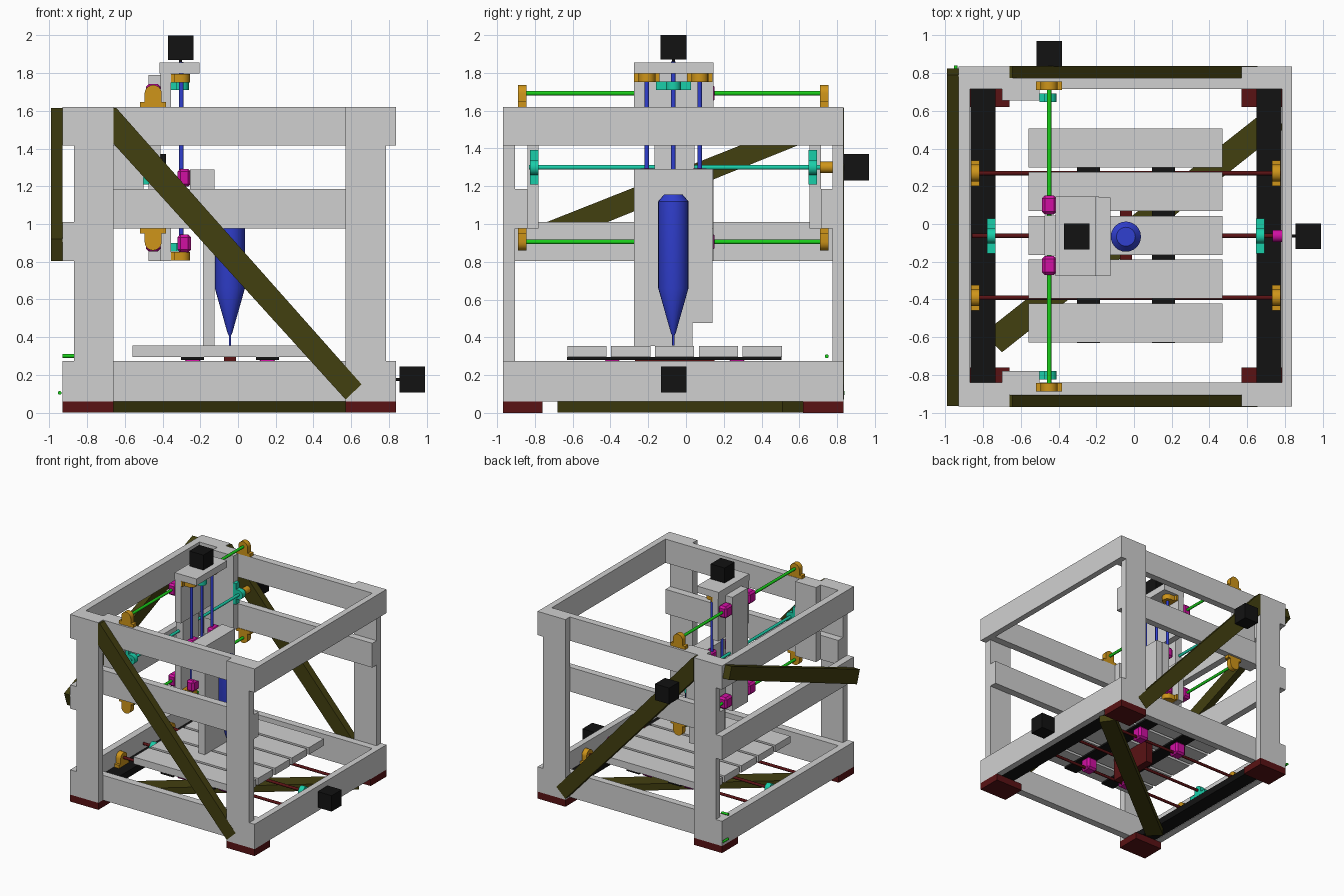
import bpy, bmesh, math
from mathutils import Vector

if "Cube" in bpy.data.objects:
    bpy.data.objects.remove(bpy.data.objects["Cube"])


def material(name, r, g, b):
    m = bpy.data.materials.new(name)
    m.diffuse_color = (r, g, b, 1)
    m.use_nodes = True
    m.node_tree.nodes["Principled BSDF"].inputs["Base Color"].default_value = m.diffuse_color
    return m


GREY = material("light_grey", 0.63, 0.63, 0.63)
OLIVE = material("olive_brown", 0.055, 0.05, 0.005)
RED = material("dark_red", 0.1, 0.006, 0.007)
BLACK = material("black", 0.006, 0.006, 0.006)
GREEN = material("green", 0.01, 0.62, 0.01)
TEAL = material("teal", 0.01, 0.62, 0.4)
ORANGE = material("orange", 0.62, 0.3, 0.01)
PINK = material("magenta", 0.63, 0.005, 0.36)
BLUE = material("blue", 0.03, 0.05, 0.63)


def finish(name, mat, bm, smooth=False):
    bmesh.ops.recalc_face_normals(bm, faces=bm.faces[:])
    me = bpy.data.meshes.new(name)
    bm.to_mesh(me)
    bm.free()
    me.materials.append(mat)
    ob = bpy.data.objects.new(name, me)
    bpy.context.collection.objects.link(ob)
    if smooth:
        me.shade_smooth()
        me.set_sharp_from_angle(angle=math.radians(30))
    return ob


def prism(name, mat, pts, extrude, smooth=False):
    bm = bmesh.new()
    f = bm.faces.new([bm.verts.new(p) for p in pts])
    res = bmesh.ops.extrude_face_region(bm, geom=[f], use_keep_orig=True)
    for v in res["geom"]:
        if isinstance(v, bmesh.types.BMVert):
            v.co += Vector(extrude)
    return finish(name, mat, bm, smooth)


def box(name, mat, x, y, z):
    return prism(name, mat, [(x[0], y[0], z[0]), (x[1], y[0], z[0]),
                             (x[1], y[1], z[0]), (x[0], y[1], z[0])], (0, 0, z[1] - z[0]))


def rod(name, mat, p0, p1, r=0.012, n=16):
    p0, p1 = Vector(p0), Vector(p1)
    q = (p1 - p0).to_track_quat('Z', 'Y')
    ring = [p0 + q @ Vector((r * math.cos(2 * math.pi * i / n),
                             r * math.sin(2 * math.pi * i / n), 0)) for i in range(n)]
    return prism(name, mat, ring, p1 - p0, True)


def pillow(name, mat, centre, axis, up, length, height, depth=0.045, hub=0.045):
    """Shaft support: long foot with a round hub, 'height' is foot to shaft centre."""
    c, a, u = Vector(centre), Vector(axis), Vector(up)
    s = a.cross(u)
    h, t = length / 2, 0.028
    prof = [(-hub, t - height), (-h, t - height), (-h, -height),
            (h, -height), (h, t - height), (hub, t - height)]
    prof += [(hub * math.cos(k * math.pi / 10), hub * math.sin(k * math.pi / 10)) for k in range(11)]
    prism(name, mat, [c - a * depth / 2 + s * p + u * q for p, q in prof], a * depth, True)


def bearing(name, centre, size):
    """Linear bearing block with chamfered edges."""
    rng = [(c - s / 2, c + s / 2) for c, s in zip(centre, size)]
    ob = box(name, PINK, *rng)
    b = ob.modifiers.new("chamfer", 'BEVEL')
    b.width, b.segments = 0.015, 1


X, Y, Z = Vector((1, 0, 0)), Vector((0, 1, 0)), Vector((0, 0, 1))
LOW, TOP = (0.06, 0.275), (1.415, 1.62)

# Feet and legs
for sx, lx, fx in (("left", (-0.87, -0.66), (-0.93, -0.66)), ("right", (0.57, 0.785), (0.57, 0.837))):
    for sy, ly, fy in (("front", (-0.968, -0.905), (-0.968, -0.76)), ("back", (0.775, 0.835), (0.62, 0.835))):
        box(f"foot_{sy}_{sx}", RED, fx, fy, (0, 0.06))
        box(f"leg_{sy}_{sx}", GREY, lx, ly, (0.06, 1.62))

# Cross rails: front and back sit inside the legs, side rails outside
for side, y in (("front", (-0.905, -0.84)), ("back", (0.715, 0.775))):
    for lvl, z in (("base", LOW), ("middle", (0.975, 1.185)), ("top", TOP)):
        box(f"{side}_{lvl}_rail", GREY, (-0.87, 0.785), y, z)
for side, x in (("left", (-0.93, -0.87)), ("right", (0.785, 0.837))):
    for lvl, z in (("base", LOW), ("top", TOP)):
        box(f"{side}_{lvl}_rail", GREY, x, (-0.968, 0.835), z)
box("left_middle_rail", GREY, (-0.93, -0.87), (-0.968, 0.835), (0.805, 1.01))

# Diagonal braces
diag = [(-0.66, 1.615), (-0.645, 1.615), (0.655, 0.15), (0.57, 0.07), (-0.66, 1.425)]
for side, y in (("front", -0.969), ("back", 0.775)):
    prism(f"{side}_brace", OLIVE, [(x, y, z) for x, z in diag], (0, 0.062, 0))
prism("left_brace", OLIVE, [(-0.99, y, z) for y, z in
      ((-0.965, 0.92), (0.79, 1.615), (0.825, 1.51), (-0.925, 0.805))], (0.06, 0, 0))
prism("bottom_brace", OLIVE, [(-0.80, -0.58, 0.001), (0.72, 0.62, 0.001),
      (0.80, 0.51, 0.001), (-0.70, -0.68, 0.001)], (0, 0, 0.058))

# Base strips and bed drive
for side, x in (("left", (-0.868, -0.735)), ("right", (0.65, 0.783))):
    box(f"base_strip_{side}", BLACK, x, (-0.84, 0.715), (0.062, 0.12))
for i, y in enumerate((-0.39, 0.27)):
    rod(f"bed_rod_{i}", RED, (-0.865, y, 0.19), (0.78, y, 0.19))
    for x in (-0.842, 0.755):
        pillow("bed_rod_support", ORANGE, (x, y, 0.19), X, Z, 0.135, 0.07)
    for x in (-0.24, 0.155):
        bearing("bed_bearing", (x, y, 0.225), (0.1, 0.1, 0.11))
rod("bed_screw", RED, (-0.86, -0.063, 0.175), (0.74, -0.063, 0.175))
for x in (-0.757, 0.67):
    pillow("bed_screw_support", TEAL, (x, -0.063, 0.175), X, Z, 0.185, 0.055, hub=0.04)
rod("bed_coupler", PINK, (0.735, -0.063, 0.175), (0.785, -0.063, 0.175), 0.032)
rod("bed_motor_shaft", BLACK, (0.785, -0.063, 0.175), (0.86, -0.063, 0.175), 0.008)
box("bed_motor", BLACK, (0.857, 0.99), (-0.133, 0.003), (0.107, 0.245))

# Bed slats, bars and nut board
for i in range(5):
    y = -0.628 + i * 0.232
    box(f"bed_slat_{i}", GREY, (-0.56, 0.468), (y, y + 0.207), (0.295, 0.355))
for i, x in enumerate(((-0.302, -0.18), (0.095, 0.217))):
    box(f"bed_bar_{i}", BLACK, x, (-0.63, 0.505), (0.28, 0.295))
box("bed_nut_board", RED, (-0.075, -0.01), (-0.27, 0.15), (0.09, 0.295))

# Cross axis along y: rods, supports, screw, motor
for lvl, z, up in (("upper", 1.692, Z), ("lower", 0.905, -Z)):
    rod(f"cross_rod_{lvl}", GREEN, (-0.45, -0.87, z), (-0.45, 0.74, z))
    for y in (-0.866, 0.733):
        pillow(f"cross_rod_support_{lvl}", ORANGE, (-0.45, y, z), Y, up, 0.138, 0.072)
    for y in (-0.22, 0.1):
        bearing(f"cross_bearing_{lvl}", (-0.449, y, z), (0.078, 0.1, 0.1))
for side, y in (("front", (-0.84, -0.78)), ("back", (0.655, 0.715))):
    box(f"screw_board_{side}", GREY, (-0.70, -0.5), y, (0.975, 1.62))
rod("cross_screw", TEAL, (-0.45, -0.83, 1.3), (-0.45, 0.71, 1.3))
for y in (-0.803, 0.67):
    pillow("cross_screw_support", TEAL, (-0.45, y, 1.3), Y, X, 0.182, 0.05, hub=0.04)
rod("cross_coupler", ORANGE, (-0.45, 0.71, 1.3), (-0.45, 0.775, 1.3), 0.03)
rod("cross_motor_shaft", BLACK, (-0.45, 0.775, 1.3), (-0.45, 0.84, 1.3), 0.008)
box("cross_motor", BLACK, (-0.518, -0.382), (0.835, 0.97), (1.23, 1.37))

# Carriage boards
box("carriage_spine", GREY, (-0.475, -0.41), (-0.168, 0.045), (0.805, 1.79))
box("carriage_plate_upper", GREY, (-0.41, -0.355), (-0.275, 0.145), (1.43, 1.797))
box("carriage_plate_lower", GREY, (-0.41, -0.355), (-0.275, 0.145), (0.805, 1.17))
box("carriage_cap", GREY, (-0.415, -0.205), (-0.275, 0.145), (1.797, 1.855))

# Vertical axis: rods, supports, screw, motor
for i, y in enumerate((-0.207, 0.073)):
    rod(f"vertical_rod_{i}", BLUE, (-0.3, y, 0.815), (-0.3, y, 1.79))
    for z in (0.83, 1.773):
        pillow("vertical_rod_support", ORANGE, (-0.3, y, z), Z, X, 0.135, 0.065)
    for z in (0.897, 1.245):
        bearing("vertical_bearing", (-0.285, y, z), (0.072, 0.1, 0.095))
rod("vertical_screw", BLUE, (-0.3, -0.067, 0.83), (-0.3, -0.067, 1.86))
for z in (0.877, 1.732):
    pillow("vertical_screw_support", TEAL, (-0.3, -0.067, z), Z, X, 0.185, 0.055, hub=0.04)
rod("vertical_motor_shaft", BLACK, (-0.305, -0.067, 1.85), (-0.305, -0.067, 1.88), 0.008)
box("vertical_motor", BLACK, (-0.372, -0.237), (-0.135, 0.002), (1.87, 2.0))

# Tool mounting boards
box("tool_spacer", GREY, (-0.255, -0.185), (-0.275, 0.145), (0.975, 1.29))
box("tool_board_long", GREY, (-0.185, -0.125), (-0.275, 0.035), (0.355, 1.29))
box("tool_board_short", GREY, (-0.185, -0.125), (0.035, 0.14), (0.475, 1.29))

# Spindle tool, turned from a profile
bm = bmesh.new()
prof = [(0, 1.155), (0.05, 1.155), (0.08, 1.12), (0.08, 0.66), (0.012, 0.42),
        (0.006, 0.41), (0.006, 0.356), (0, 0.356)]
vs = [bm.verts.new((-0.043 + r, -0.067, z)) for r, z in prof]
es = [bm.edges.new(p) for p in zip(vs, vs[1:])]
bmesh.ops.spin(bm, geom=vs + es, cent=(-0.043, -0.067, 0), axis=(0, 0, 1),
               angle=2 * math.pi, steps=24)
bmesh.ops.remove_doubles(bm, verts=bm.verts[:], dist=1e-4)
finish("spindle", BLUE, bm, True)

# Small stop pins at the rear left corner
rod("stop_pin_side", GREEN, (-0.93, 0.745, 0.3), (-0.865, 0.745, 0.3), 0.01)
rod("stop_pin_back", GREEN, (-0.945, 0.775, 0.105), (-0.945, 0.84, 0.105), 0.01)
